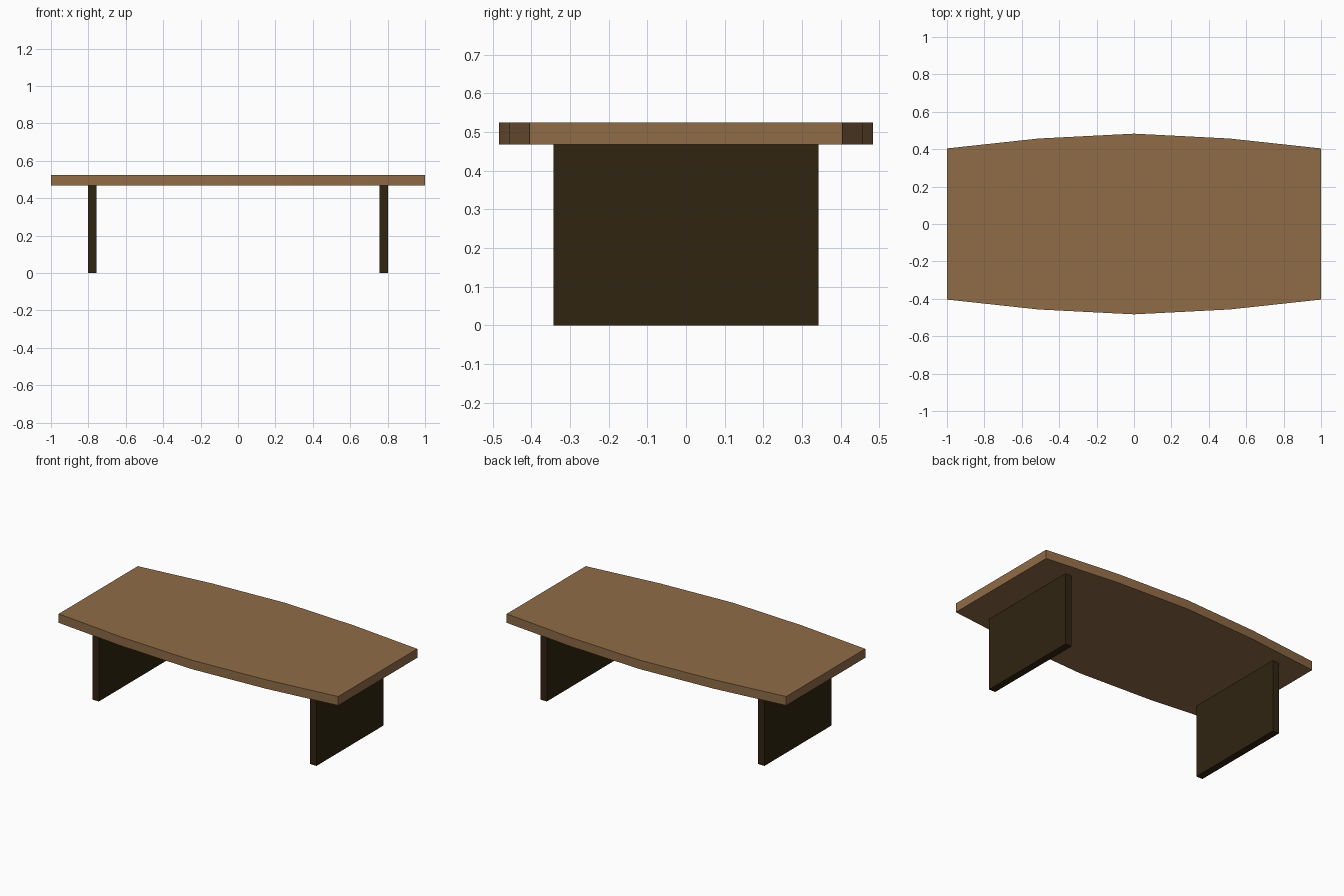
import bpy, bmesh, math

if "Cube" in bpy.data.objects:
    bpy.data.objects.remove(bpy.data.objects["Cube"])


def material(name, rgb):
    m = bpy.data.materials.new(name)
    m.diffuse_color = (*rgb, 1.0)
    m.use_nodes = True
    m.node_tree.nodes["Principled BSDF"].inputs["Base Color"].default_value = m.diffuse_color
    return m


wood = material("warm wood", (0.28, 0.15, 0.062))
dark = material("dark wood", (0.030, 0.018, 0.0055))


def prism(name, outline, z0, z1, mat):
    """Extrude a flat outline from z0 up to z1."""
    bm = bmesh.new()
    base = bm.faces.new([bm.verts.new((x, y, z0)) for x, y in outline])
    up = bmesh.ops.extrude_face_region(bm, geom=[base])["geom"]
    for v in up:
        if isinstance(v, bmesh.types.BMVert):
            v.co.z = z1
    bmesh.ops.recalc_face_normals(bm, faces=bm.faces[:])
    mesh = bpy.data.meshes.new(name)
    bm.to_mesh(mesh)
    bm.free()
    mesh.materials.append(mat)
    ob = bpy.data.objects.new(name, mesh)
    bpy.context.collection.objects.link(ob)
    return ob


# Boat-shaped table top: long sides bow outwards in four straight steps
edge = [(-1, 0.404), (-0.51, 0.457), (0, 0.483), (0.51, 0.457), (1, 0.404)]
outline = [(x, -y) for x, y in edge] + edge[::-1]
top = prism("table_top", outline, 0.467, 0.525, wood)
bpy.context.view_layer.objects.active = top
top.select_set(True)
bpy.ops.object.shade_smooth_by_angle(angle=math.radians(30))

# Panel legs, mirrored left and right
for side, name in ((-1, "left_panel_leg"), (1, "right_panel_leg")):
    xs = sorted((side * 0.756, side * 0.802))
    rect = [(xs[0], -0.343), (xs[1], -0.343), (xs[1], 0.343), (xs[0], 0.343)]
    prism(name, rect, 0.0, 0.467, dark)
